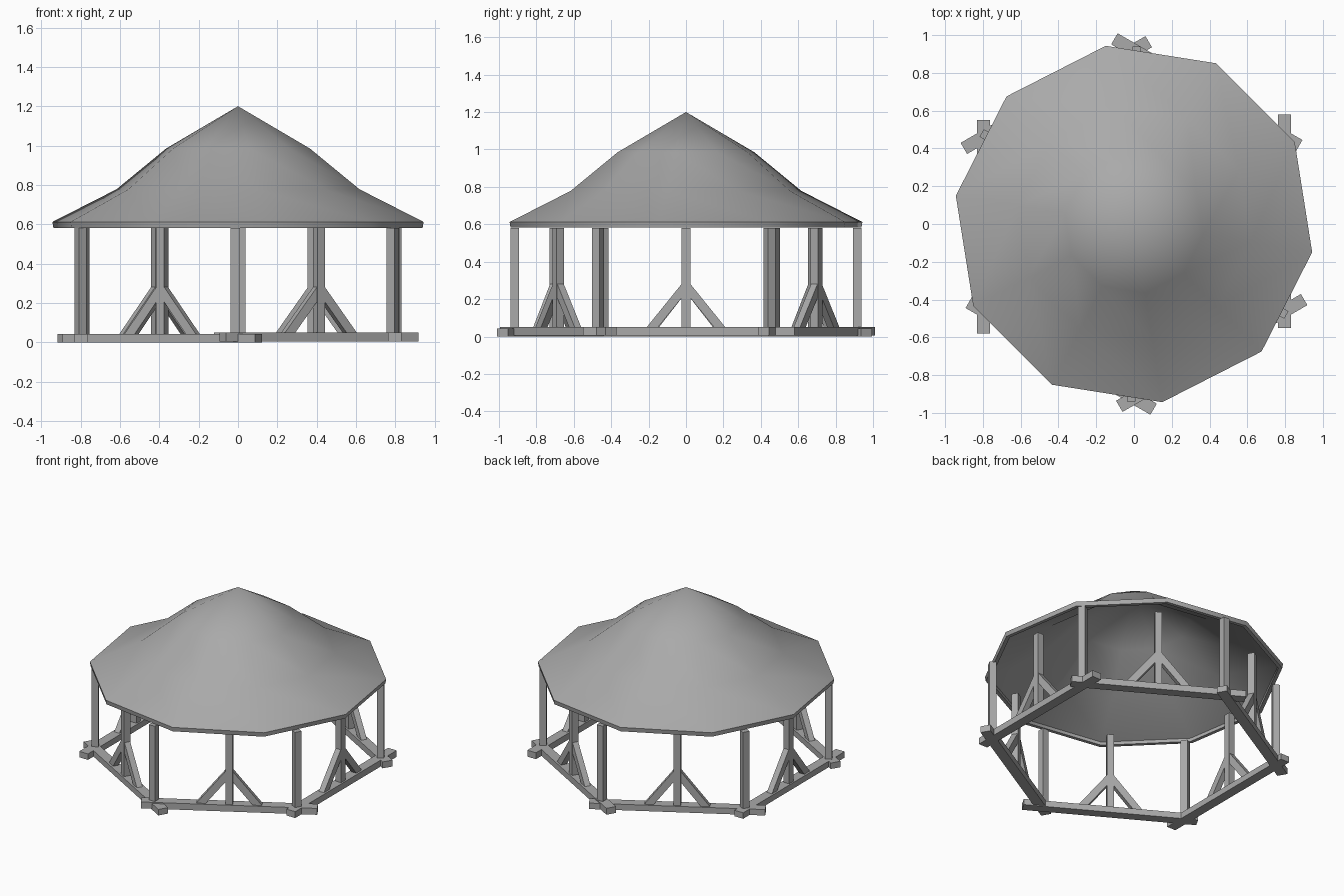
import bpy, bmesh, math
from mathutils import Matrix, Vector

cube = bpy.data.objects.get("Cube")
if cube:
    bpy.data.objects.remove(cube, do_unlink=True)

grey = bpy.data.materials.new("plain_grey")
grey.use_nodes = True
grey.diffuse_color = (0.4, 0.4, 0.4, 1)
grey.node_tree.nodes["Principled BSDF"].inputs["Base Color"].default_value = (0.4, 0.4, 0.4, 1)


def finish(name, bm):
    bmesh.ops.recalc_face_normals(bm, faces=bm.faces)
    mesh = bpy.data.meshes.new(name)
    bm.to_mesh(mesh)
    bm.free()
    mesh.materials.append(grey)
    obj = bpy.data.objects.new(name, mesh)
    bpy.context.collection.objects.link(obj)
    return obj


def box(name, size, matrix):
    bm = bmesh.new()
    bmesh.ops.create_cube(bm, size=1, matrix=matrix @ Matrix.Diagonal((*size, 1)))
    return finish(name, bm)


# Hexagonal base: each side has a beam, a corner post, a middle post and braces
RADIUS, APOTHEM = 0.92, 0.797
TIMBER, POST_TOP, SHIFT = 0.046, 0.58, 0.015
for k in range(6):
    turn = Matrix.Rotation(math.radians(60 * k), 4, 'Z')
    right_side = k in (0, 1, 5)
    low, high = (0.005, 0.05) if right_side else (0, 0.042)

    box(f"base_beam_{k}", (0.068, 1.13, high - low),
        turn @ Matrix.Translation((APOTHEM, SHIFT, (low + high) / 2)))

    post_height = POST_TOP - high
    post_mid = (POST_TOP + high) / 2
    box(f"middle_post_{k}", (TIMBER, TIMBER, post_height),
        turn @ Matrix.Translation((APOTHEM, SHIFT * (k % 3 > 0), post_mid)))
    corner = Matrix.Rotation(math.radians(60 * k + 30), 4, 'Z')
    box(f"corner_post_{k}", (TIMBER, TIMBER, post_height),
        corner @ Matrix.Translation((RADIUS - 0.004, -0.014, post_mid)))

    # Diagonal braces, cut flat at the beam
    for side, label in ((1, "a"), (-1, "b")):
        bm = bmesh.new()
        outline = [(0.21, high), (0.15, high), (0.0, 0.235), (0.0, 0.285), (0.02, 0.285)]
        verts = [bm.verts.new((APOTHEM - 0.02, side * y + SHIFT * (k % 3 > 0), z)) for y, z in outline]
        face = bm.faces.new(verts)
        out = bmesh.ops.extrude_face_region(bm, geom=[face])
        moved = [v for v in out["geom"] if isinstance(v, bmesh.types.BMVert)]
        bmesh.ops.translate(bm, verts=moved, vec=Vector((0.04, 0, 0)))
        bm.transform(turn)
        finish(f"brace_{label}_{k}", bm)

# Ten-sided bell roof: outer skin, rim and underside as one spun profile
SIDES = 10
profile = [(0, 1.2), (0.37, 0.985), (0.625, 0.778), (0.955, 0.612), (0.95, 0.582),
           (0.925, 0.582), (0.925, 0.605), (0.615, 0.758), (0.36, 0.965), (0, 1.175)]
bm = bmesh.new()
rings = []
for r, z in profile:
    count = SIDES if r else 1
    rings.append([bm.verts.new((r * math.cos(a), r * math.sin(a), z))
                  for a in (math.radians(36 * i - 9) for i in range(count))])
for upper, lower in zip(rings, rings[1:]):
    for i in range(SIDES):
        j = (i + 1) % SIDES
        corners = [upper[i % len(upper)], upper[j % len(upper)],
                   lower[j % len(lower)], lower[i % len(lower)]]
        bm.faces.new(list(dict.fromkeys(corners)))
roof = finish("roof", bm)
bpy.ops.object.select_all(action='DESELECT')
roof.select_set(True)
bpy.context.view_layer.objects.active = roof
bpy.ops.object.shade_smooth_by_angle(angle=math.radians(40))
